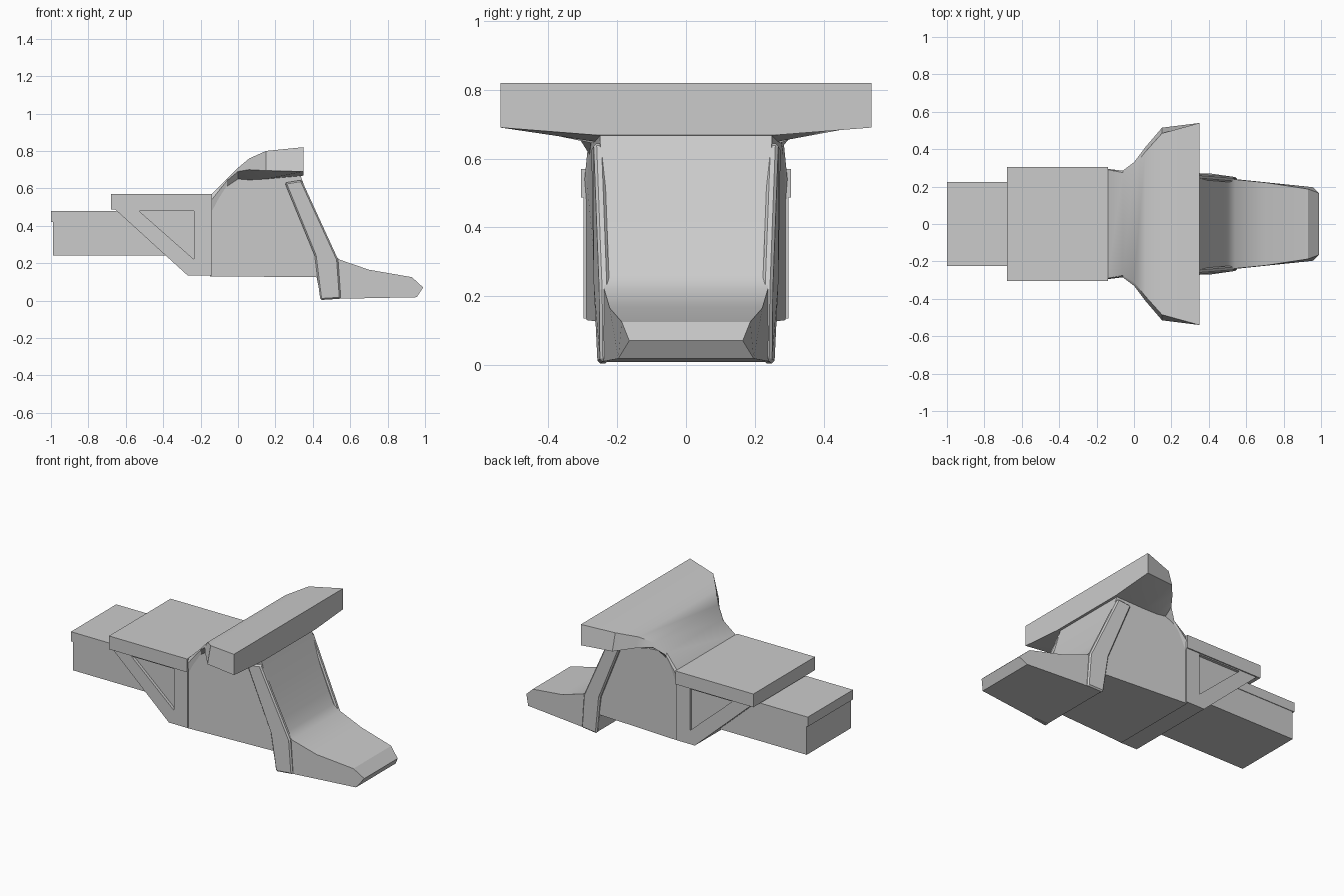
import bpy
import bmesh
import math

cube = bpy.data.objects.get("Cube")
if cube:
    bpy.data.objects.remove(cube)

grey = bpy.data.materials.new("plain_grey")
grey.use_nodes = True
grey.diffuse_color = (0.6, 0.6, 0.6, 1)
grey.node_tree.nodes["Principled BSDF"].inputs["Base Color"].default_value = (0.6, 0.6, 0.6, 1)


def finish(name, bm, smooth=0):
    """Turn a bmesh into a grey object, smooth below the given angle."""
    bmesh.ops.recalc_face_normals(bm, faces=bm.faces)
    mesh = bpy.data.meshes.new(name)
    bm.to_mesh(mesh)
    bm.free()
    mesh.materials.append(grey)
    obj = bpy.data.objects.new(name, mesh)
    bpy.context.collection.objects.link(obj)
    if smooth:
        bpy.ops.object.select_all(action='DESELECT')
        obj.select_set(True)
        bpy.context.view_layer.objects.active = obj
        bpy.ops.object.shade_smooth_by_angle(angle=math.radians(smooth))
    return obj


def bridge(bm, rings):
    """Skin equal closed rings of points and cap both ends."""
    rows = [[bm.verts.new(p) for p in ring] for ring in rings]
    n = len(rows[0])
    for a, b in zip(rows, rows[1:]):
        for i in range(n):
            j = (i + 1) % n
            bm.faces.new((a[i], a[j], b[j], b[i]))
    bm.faces.new(rows[0])
    bm.faces.new(rows[-1][::-1])


def prism(name, profile, smooth=0):
    """Side profile of (x, z, half width), mirrored across the middle."""
    bm = bmesh.new()
    bridge(bm, [[(x, s * w, z) for x, z, w in profile] for s in (-1, 1)])
    return finish(name, bm, smooth)


def box(name, x0, x1, w, z0, z1):
    return prism(name, [(x0, z0, w), (x0, z1, w), (x1, z1, w), (x1, z0, w)])


# Rear beam with its lid, and the flat platform
box("rear_beam", -0.99, -0.2, 0.22, 0.24, 0.43)
box("beam_lid", -1.0, -0.2, 0.224, 0.42, 0.48)
box("platform", -0.68, -0.14, 0.305, 0.487, 0.57)

# Slanted bracket with a triangular recess on each side
bm = bmesh.new()
outline = [(-0.66, 0.49), (-0.14, 0.49), (-0.14, 0.135), (-0.27, 0.135)]
recess = [(-0.53, 0.48), (-0.235, 0.48), (-0.235, 0.22)]
rim = {}
for s in (-1, 1):
    o = [bm.verts.new((x, s * 0.298, z)) for x, z in outline]
    r = [bm.verts.new((x, s * 0.298, z)) for x, z in recess]
    d = [bm.verts.new((x, s * 0.28, z)) for x, z in recess]
    rim[s] = o
    for f in ((o[0], o[1], r[1], r[0]), (o[1], o[2], r[2], r[1]),
              (o[2], o[3], r[2]), (o[3], o[0], r[0], r[2])):
        bm.faces.new(f)
    for i in range(3):
        j = (i + 1) % 3
        bm.faces.new((r[i], r[j], d[j], d[i]))
    bm.faces.new(d)
for i in range(4):
    j = (i + 1) % 4
    bm.faces.new((rim[-1][i], rim[-1][j], rim[1][j], rim[1][i]))
finish("bracket", bm)

# Main body running down into the tapered nose
prism("body_and_nose", [
    (-0.15, 0.13, 0.29), (-0.15, 0.56, 0.29), (-0.06, 0.64, 0.28),
    (0.05, 0.665, 0.275), (0.33, 0.68, 0.25), (0.40, 0.49, 0.247),
    (0.47, 0.33, 0.243), (0.505, 0.26, 0.241), (0.54, 0.22, 0.238),
    (0.70, 0.165, 0.222), (0.93, 0.125, 0.187), (0.99, 0.07, 0.165),
    (0.955, 0.018, 0.197), (0.445, 0.008, 0.25), (0.42, 0.125, 0.252)], 31)

# Flared hood: x, top z, top half width, tip z, tip half width, root z, root half width
sections = [
    (-0.14, 0.57, 0.29, 0.54, 0.295, 0.48, 0.29),
    (-0.06, 0.65, 0.275, 0.64, 0.285, 0.61, 0.28),
    (0.0, 0.71, 0.31, 0.69, 0.33, 0.65, 0.277),
    (0.06, 0.76, 0.385, 0.70, 0.41, 0.645, 0.275),
    (0.15, 0.80, 0.485, 0.695, 0.515, 0.65, 0.27),
    (0.35, 0.82, 0.54, 0.69, 0.54, 0.668, 0.26)]
bm = bmesh.new()
rings = []
for x, zt, wt, zm, wm, zr, wr in sections:
    half = [(wt, zt), (wm, zm), (wr, zr)]
    rings.append([(x, w, z) for w, z in half] + [(x, -w, z) for w, z in half[::-1]])
bridge(bm, rings)
finish("hood", bm, 31)

# Bent rails along both front edges
rail = [(0.25, 0.63, 0.276), (0.34, 0.645, 0.268), (0.535, 0.22, 0.252),
        (0.55, 0.01, 0.25), (0.44, 0.003, 0.258), (0.41, 0.24, 0.268)]
for s, side in ((1, "left"), (-1, "right")):
    bm = bmesh.new()
    bridge(bm, [[(x, s * (w - t), z) for x, z, w in rail] for t in (0, 0.03)])
    obj = finish(side + "_front_rail", bm)
    bevel = obj.modifiers.new("edge", 'BEVEL')
    bevel.width = 0.008
    bevel.segments = 1
